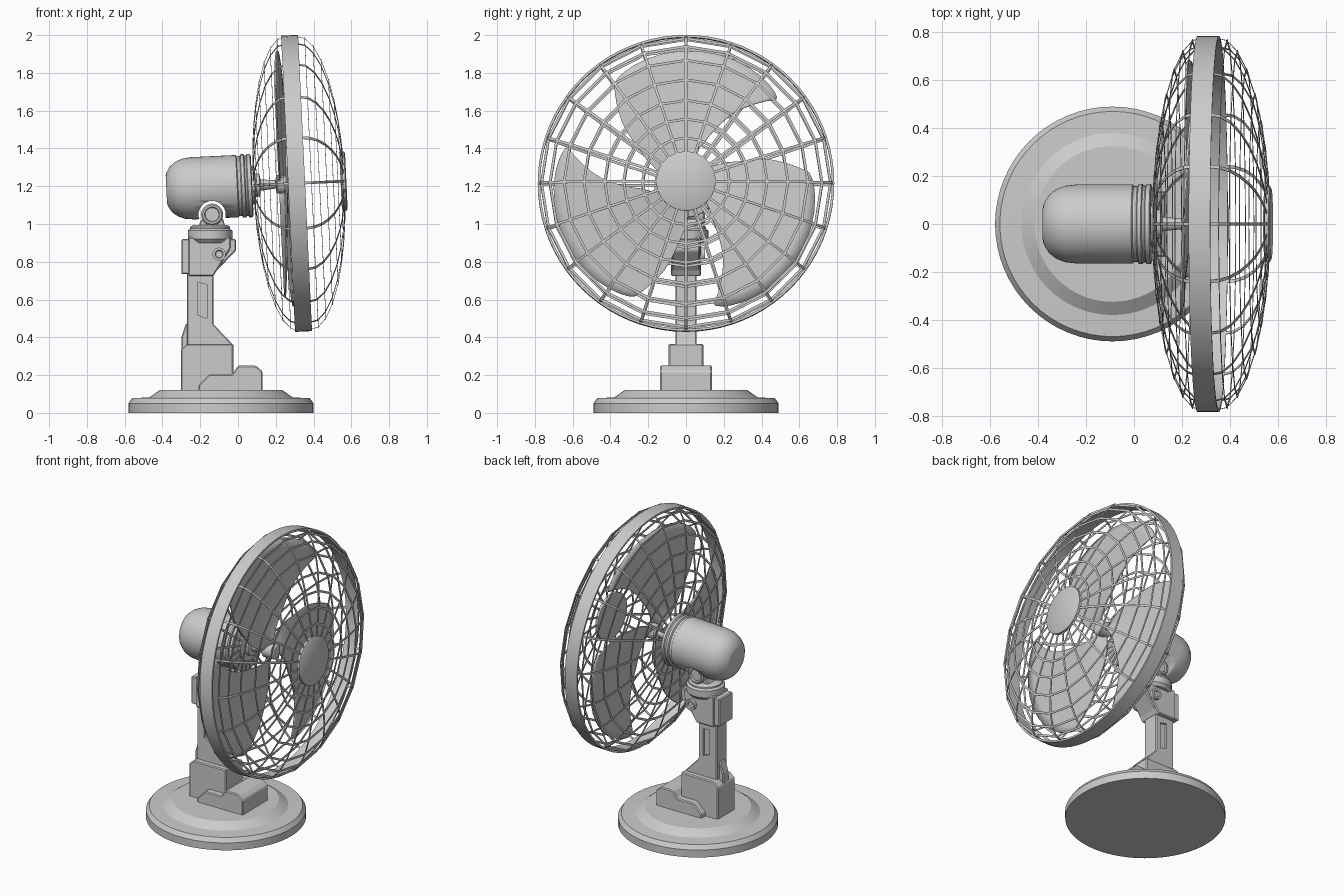
import bpy, bmesh
from math import sin, cos, pi, radians, sqrt
from mathutils import Matrix, Vector

if "Cube" in bpy.data.objects:
    bpy.data.objects.remove(bpy.data.objects["Cube"])

# head frame: local z is the fan axis, tipped slightly upward
HEAD = Matrix.Translation((0.31, 0, 1.215)) @ Matrix.Rotation(radians(87.3), 4, 'Y')


def polar(u, r, a):
    return HEAD @ Vector((-r * sin(a), r * cos(a), u))


def finish(name, bm, smooth=True):
    bmesh.ops.recalc_face_normals(bm, faces=bm.faces)
    me = bpy.data.meshes.new(name)
    bm.to_mesh(me)
    bm.free()
    ob = bpy.data.objects.new(name, me)
    bpy.context.collection.objects.link(ob)
    if smooth:
        bpy.ops.object.select_all(action='DESELECT')
        ob.select_set(True)
        bpy.context.view_layer.objects.active = ob
        bpy.ops.object.shade_smooth_by_angle(angle=radians(32))
    return ob


def lathe(name, prof, mat, n=48, closed=False):
    """Revolve (height, radius) points about the local z axis of mat."""
    bm = bmesh.new()
    rows = []
    for h, r in prof:
        rows.append([bm.verts.new(mat @ Vector((r * cos(2 * pi * i / n), r * sin(2 * pi * i / n), h)))
                     for i in range(n)])
    pairs = list(zip(rows, rows[1:]))
    if closed:
        pairs.append((rows[-1], rows[0]))
    else:
        bm.faces.new(rows[0])
        bm.faces.new(rows[-1])
    for a, b in pairs:
        for i in range(n):
            j = (i + 1) % n
            bm.faces.new((a[i], a[j], b[j], b[i]))
    return finish(name, bm)


def prism(name, pts, w, bevel=0.006, y=0.0):
    """Extrude an x-z outline to half width w on both sides of y."""
    bm = bmesh.new()
    f = bm.faces.new([bm.verts.new((x, y - w, z)) for x, z in pts])
    ext = bmesh.ops.extrude_face_region(bm, geom=[f])
    bmesh.ops.translate(bm, vec=(0, 2 * w, 0),
                        verts=[v for v in ext['geom'] if isinstance(v, bmesh.types.BMVert)])
    if bevel:
        bmesh.ops.bevel(bm, geom=bm.edges[:], offset=bevel, segments=1, affect='EDGES')
    return finish(name, bm, False)


def y_axis(x, z):
    return Matrix.Translation((x, 0, z)) @ Matrix.Rotation(radians(-90), 4, 'X')


def cut(ob, cutter):
    m = ob.modifiers.new("cut", 'BOOLEAN')
    m.operation, m.solver, m.object = 'DIFFERENCE', 'EXACT', cutter
    bpy.context.view_layer.objects.active = ob
    bpy.ops.object.modifier_apply(modifier=m.name)
    bpy.data.objects.remove(cutter)


def ribbons(name, strips):
    """Flat strips, each given as a list of (left, right) point pairs."""
    bm = bmesh.new()
    for strip in strips:
        vs = [(bm.verts.new(a), bm.verts.new(b)) for a, b in strip]
        for p, q in zip(vs, vs[1:]):
            bm.faces.new((p[0], p[1], q[1], q[0]))
    ob = finish(name, bm, False)
    m = ob.modifiers.new("thickness", 'SOLIDIFY')
    m.thickness, m.offset = .003, 0


# round stepped base
lathe("base", [(0, .49), (.05, .49), (.078, .47), (.082, .38), (.12, .325)],
      Matrix.Translation((-.09, 0, 0)), 64)

# foot, lower block and rear switch
prism("foot", [(-.21, .11), (-.21, .145), (-.15, .205), (-.03, .205), (0, .25), (.095, .25),
               (.13, .22), (.13, .11)], .137)
prism("lower_block", [(-.302, .11), (-.302, .335), (-.27, .365), (-.025, .365), (-.025, .11)], .092)
prism("rear_switch", [(-.30, .32), (-.30, .40), (-.275, .475), (-.24, .475), (-.24, .32)], .03)

# column with a recessed panel on each side
column = prism("column", [(-.27, .35), (-.27, .76), (-.13, .76), (-.13, .47), (-.03, .365), (-.03, .35)], .055)
for s in (-1, 1):
    cut(column, prism("slot_cutter", [(-.215, .52), (-.215, .69), (-.165, .68), (-.165, .50)], .015, 0, s * .055))

# upper bracket and its side screws
prism("upper_bracket", [(-.30, .735), (-.30, .92), (-.01, .92), (-.01, .86), (-.13, .735)], .072)
prism("bracket_rib", [(-.262, .725), (-.262, .93), (-.04, .93), (-.04, .87), (-.13, .725)], .08)
lathe("bracket_screw", [(-.09, .018), (-.10, .022), (-.10, .035), (.10, .035), (.10, .022), (.09, .018)],
      y_axis(-.10, .84), 24)

# swivel collar and tilt pivot
lathe("collar", [(.90, .10), (.92, .118), (.965, .118), (.975, .105), (.985, .105), (.995, .09)],
      Matrix.Translation((-.148, 0, 0)))
prism("pivot_lug", [(-.215, .98), (-.19, 1.03), (-.08, 1.03), (-.065, .98)], .06)
lathe("pivot", [(-.09, .036), (-.10, .04), (-.10, .05), (-.09, .058), (.09, .058), (.10, .05), (.10, .04),
                (.09, .036)], y_axis(-.137, 1.05), 32)

# motor housing with an arched notch over the pivot
motor = lathe("motor_housing", [(-.69, .075), (-.685, .09), (-.665, .122), (-.635, .145), (-.60, .159),
                                (-.55, .165), (-.315, .165), (-.31, .158), (-.295, .158), (-.29, .168),
                                (-.275, .168), (-.27, .160), (-.262, .160), (-.257, .168), (-.24, .168),
                                (-.235, .155)], HEAD)
cut(motor, lathe("notch_cutter", [(-.3, .072), (.3, .072)], y_axis(-.137, 1.05), 32))
lathe("motor_nose", [(-.24, .10), (-.222, .10), (-.217, .062), (-.195, .06), (-.19, .03), (-.09, .02)], HEAD, 32)

# blade hub and three twisted blades
lathe("blade_hub", [(-.11, .035), (-.10, .05), (-.03, .05), (-.02, .035)], HEAD, 32)
LOW = [(.035, 90), (.24, 66), (.45, 56), (.655, 43)]
HIGH = [(.035, 165), (.31, 143), (.47, 136), (.645, 126)]


def along(tab, s):
    k = min(int(s * 3), 2)
    return Vector(tab[k]).lerp(Vector(tab[k + 1]), s * 3 - k)


for b in range(3):
    bm = bmesh.new()
    grid = []
    for i in range(13):
        s = i / 12
        row = []
        for j in range(17):
            t = (1 - cos(pi * j / 16)) / 2
            r, a = along(LOW, s).lerp(along(HIGH, s), t)
            r += .058 * s ** 3 * sqrt(max(0, 4 * t * (1 - t)))
            row.append(bm.verts.new(polar(-.045 - .045 * t, r, radians(a + 120 * b))))
        grid.append(row)
    for p, q in zip(grid, grid[1:]):
        for j in range(16):
            bm.faces.new((p[j], p[j + 1], q[j + 1], q[j]))
    blade = finish(f"blade_{b + 1}", bm)
    m = blade.modifiers.new("thickness", 'SOLIDIFY')
    m.thickness, m.offset = .008, 0

# outer band
lathe("cage_band", [(-.045, .772), (-.045, .785), (.045, .785), (.045, .772)], HEAD, 80, True)

# ribbon cage: 20 spokes and faceted rings, front and back
N, W, RINGS = 20, .007, [.23, .33, .43, .54, .645, .72, .765]
for name, sign, rim, dome, inner in (("front", 1, .04, .215, .14), ("back", -1, .03, .20, .07)):
    def height(r):
        return sign * (rim + dome * sqrt(max(0, 1 - (r / .778) ** 2)))
    radii = [inner] + RINGS
    angles = [2 * pi * k / N for k in range(N + 1)]
    ribbons(name + "_spokes", [[(polar(h, r, a - W / r), polar(h, r, a + W / r))
                                for r, h in [(r, height(r)) for r in radii] + [(.778, sign * .03)]]
                               for a in angles[:-1]])
    ribbons(name + "_rings", [[(polar(height(r), r - W, a), polar(height(r), r + W, a)) for a in angles]
                              for r in RINGS])

# front badge disc
lathe("front_disc", [(.236, .145), (.24, .157), (.258, .157), (.264, .147)], HEAD)
